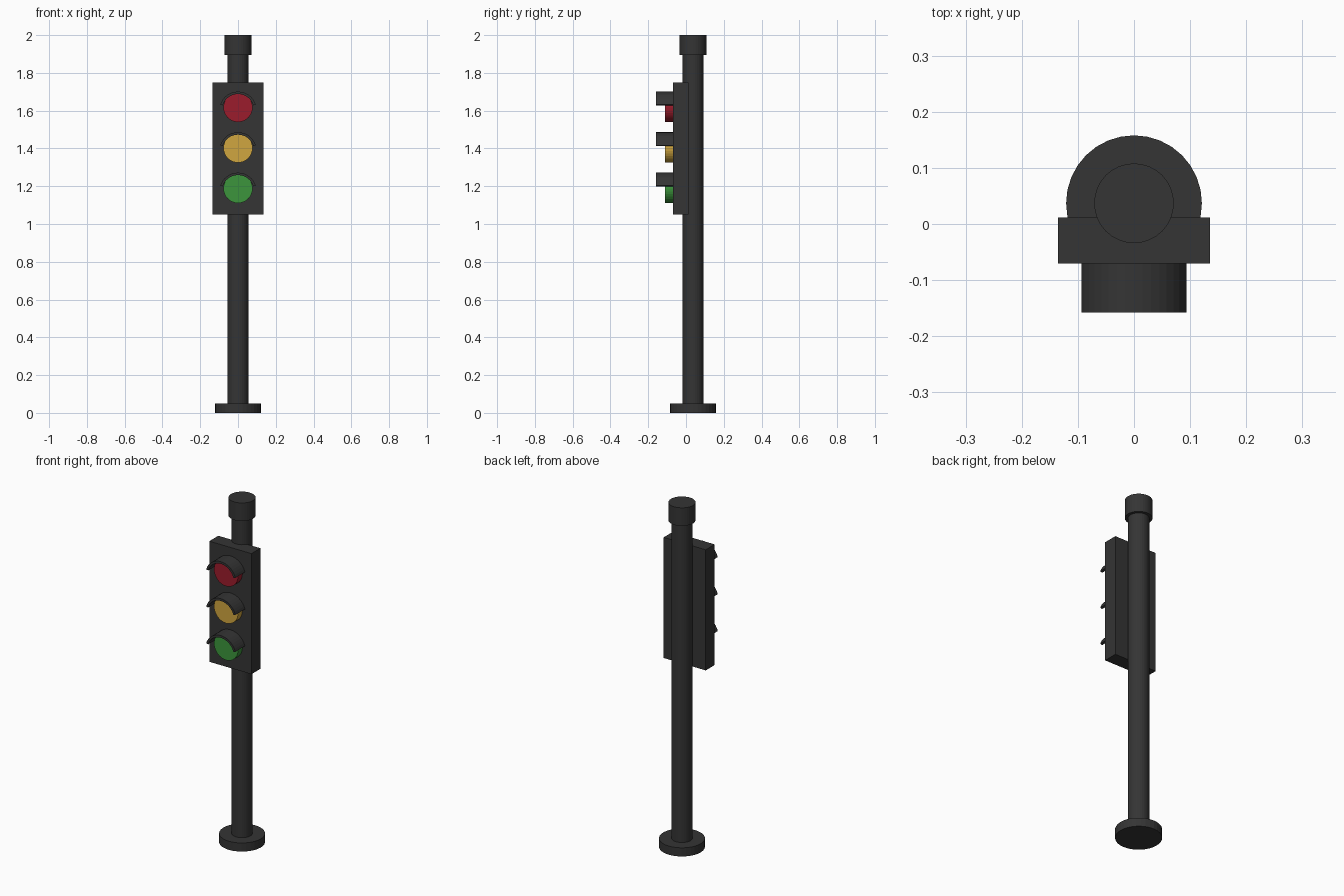
import bpy, bmesh, math
from mathutils import Matrix

if "Cube" in bpy.data.objects:
    bpy.data.objects.remove(bpy.data.objects["Cube"])

POLE_Y = 0.037


def material(name, color):
    m = bpy.data.materials.new(name)
    m.diffuse_color = (*color, 1)
    m.use_nodes = True
    m.node_tree.nodes["Principled BSDF"].inputs["Base Color"].default_value = m.diffuse_color
    return m


DARK = material("dark_metal", (0.035, 0.035, 0.035))


def add_object(name, bm, mat):
    bmesh.ops.recalc_face_normals(bm, faces=bm.faces)
    mesh = bpy.data.meshes.new(name)
    bm.to_mesh(mesh)
    bm.free()
    mesh.materials.append(mat)
    obj = bpy.data.objects.new(name, mesh)
    bpy.context.collection.objects.link(obj)
    return obj


def extrude_profile(name, points, depth, matrix, mat):
    """Profile in local xy, extruded along local z, then placed by matrix."""
    bm = bmesh.new()
    face = bm.faces.new([bm.verts.new((x, y, 0)) for x, y in points])
    new = bmesh.ops.extrude_face_region(bm, geom=[face])["geom"]
    # the source face stays as the start cap
    verts = [g for g in new if isinstance(g, bmesh.types.BMVert)]
    bmesh.ops.translate(bm, verts=verts, vec=(0, 0, depth))
    bm.transform(matrix)
    return add_object(name, bm, mat)


def arc(radius, start, end, steps):
    return [(radius * math.cos(start + (end - start) * i / steps),
             radius * math.sin(start + (end - start) * i / steps))
            for i in range(steps + 1)]


def circle(radius, sides=32):
    return arc(radius, 0, math.tau, sides)[:-1]


# Round post: foot plate, pole and cap
for name, radius, z0, z1 in (("base_plate", 0.121, 0, 0.05),
                             ("pole", 0.055, 0.05, 1.895),
                             ("pole_cap", 0.071, 1.895, 2.0)):
    extrude_profile(name, circle(radius), z1 - z0,
                    Matrix.Translation((0, POLE_Y, z0)), DARK)

# Signal housing
extrude_profile("signal_housing",
                [(-0.135, -0.07), (0.135, -0.07), (0.135, 0.012), (-0.135, 0.012)],
                0.70, Matrix.Translation((0, 0, 1.05)), DARK)

# Lamps with curved visors, both pointing to the front (-y)
FORWARD = Matrix.Rotation(math.pi / 2, 4, 'X')
TIP = math.radians(17)
visor_profile = (arc(0.098, TIP, math.pi - TIP, 16)
                 + arc(0.085, math.pi - TIP, TIP, 16))
for color, rgb, z in (("red", (0.33, 0.012, 0.025), 1.617),
                      ("amber", (0.63, 0.38, 0.05), 1.402),
                      ("green", (0.045, 0.30, 0.045), 1.188)):
    extrude_profile(color + "_lamp", circle(0.077), 0.04,
                    Matrix.Translation((0, -0.07, z)) @ FORWARD,
                    material(color + "_glass", rgb))
    extrude_profile(color + "_visor", visor_profile, 0.088,
                    Matrix.Translation((0, -0.07, z - 0.014)) @ FORWARD, DARK)
